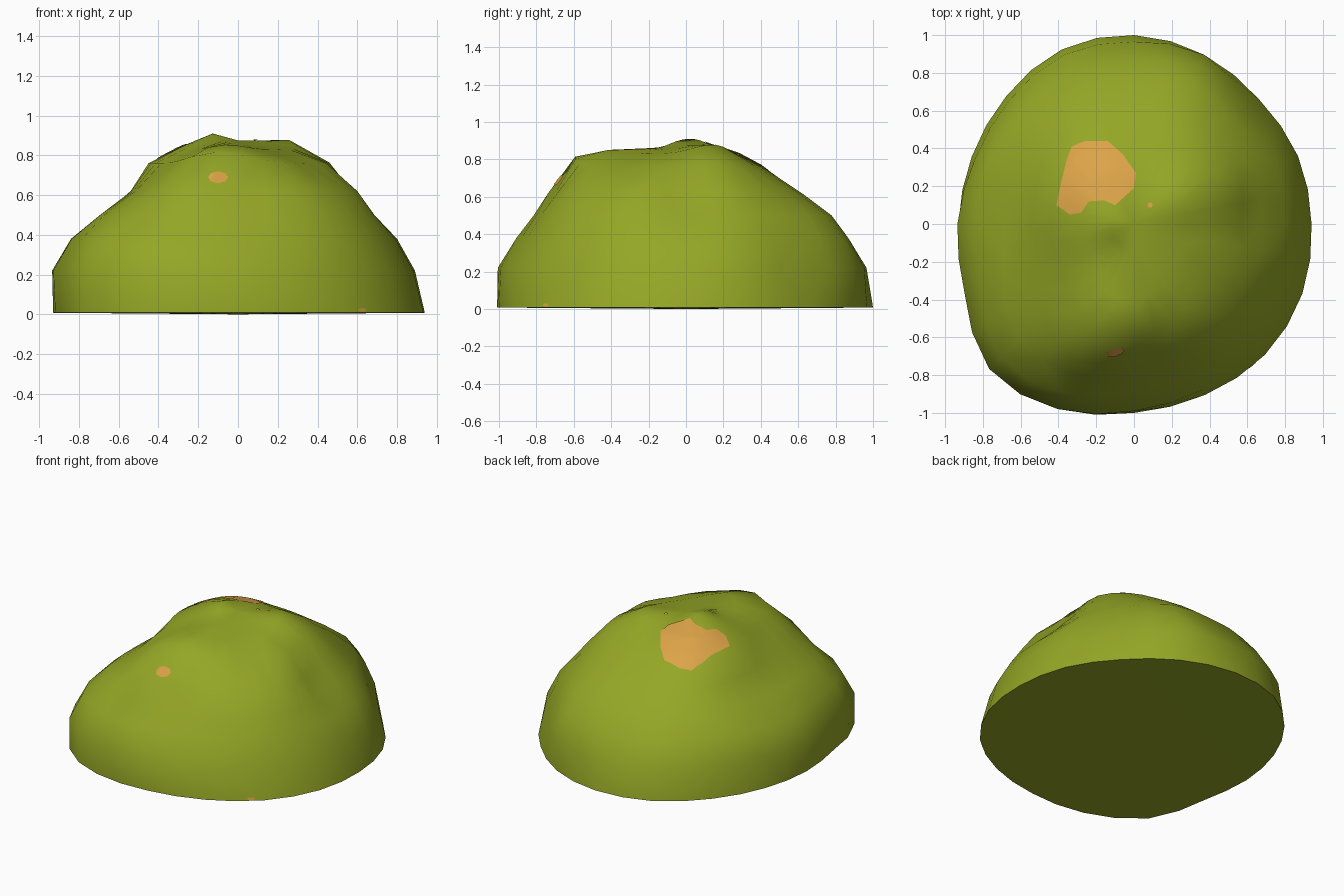
import bpy, bmesh, math
from mathutils import Vector
from mathutils.bvhtree import BVHTree

if "Cube" in bpy.data.objects:
    bpy.data.objects.remove(bpy.data.objects["Cube"])


def material(name, rgb):
    m = bpy.data.materials.new(name)
    m.diffuse_color = (*rgb, 1)
    m.use_nodes = True
    m.node_tree.nodes["Principled BSDF"].inputs["Base Color"].default_value = m.diffuse_color
    return m


def make_object(name, bm, mat):
    bmesh.ops.recalc_face_normals(bm, faces=bm.faces)
    me = bpy.data.meshes.new(name)
    bm.to_mesh(me)
    me.materials.append(mat)
    ob = bpy.data.objects.new(name, me)
    bpy.context.collection.objects.link(ob)
    bpy.ops.object.select_all(action='DESELECT')
    ob.select_set(True)
    bpy.context.view_layer.objects.active = ob
    bpy.ops.object.shade_smooth_by_angle(angle=math.radians(62))
    return ob


green = material("moss green", (0.30, 0.385, 0.019))
orange = material("warm orange", (0.71, 0.367, 0.064))

# Mound: outline radii at 16 directions, one row per height
RINGS = {
    0.008: [.94, .94, .935, .97, 1.0, 1.0, .957, .93, .93, .96, 1.085, 1.06, 1.0, .98, .98, .965],
    0.22: [.89, .90, .89, .97, .965, .97, .93, .91, .935, .97, 1.085, 1.06, .99, .95, .93, .91],
    0.38: [.80, .82, .82, .90, .86, .87, .85, .84, .84, .88, 1.0, .97, .88, .86, .85, .82],
    0.50: [.67, .72, .75, .81, .77, .77, .74, .69, .68, .75, .86, .86, .80, .79, .78, .74],
    0.62: [.56, .62, .63, .65, .61, .62, .61, .56, .54, .57, .68, .79, .70, .71, .69, .65],
    0.76: [.45, .49, .47, .43, .41, .44, .47, .46, .45, .45, .49, .60, .59, .56, .48, .48],
    0.83: [.27, .28, .28, .26, .27, .30, .32, .31, .27, .26, .28, .38, .42, .32, .27, .27],
}
# Raised lumps: x, y, height, spread
LUMPS = [(-.1, -.6, .055, .04), (.23, .13, .05, .02), (-.12, .02, .06, .02)]


def doubled(r):
    """Insert a rounded in-between value after every radius."""
    n, out = len(r), []
    for i in range(n):
        a, b, c, d = r[i - 1], r[i], r[(i + 1) % n], r[(i + 2) % n]
        out += [b, (9 * (b + c) - a - d) / 16]
    return out


bm = bmesh.new()
rows = []
for z, radii in [*RINGS.items(), (0.85, [.13] * 16)]:
    row = []
    radii = doubled(radii)
    for i, r in enumerate(radii):
        a = math.tau * i / len(radii)
        x, y = r * math.cos(a), r * math.sin(a)
        lift = sum(h * math.exp(-((x - lx) ** 2 + (y - ly) ** 2) / s) for lx, ly, h, s in LUMPS)
        row.append(bm.verts.new((x, y, z + (lift if z > .7 else 0))))
    rows.append(row)
n = len(rows[0])
for lo, hi in zip(rows, rows[1:]):
    for i in range(n):
        j = (i + 1) % n
        bm.faces.new((lo[i], lo[j], hi[j], hi[i]))
peak = bm.verts.new((0, 0, .875))
under = bm.verts.new((0, 0, 0))
for i in range(n):
    j = (i + 1) % n
    bm.faces.new((rows[-1][i], rows[-1][j], peak))
    bm.faces.new((rows[0][j], rows[0][i], under))
bmesh.ops.triangulate(bm, faces=bm.faces)
tree = BVHTree.FromBMesh(bm)
make_object("mound", bm, green)
bm.free()


# Patches: thin plates laid onto the mound along a direction
def patch(name, outline, to_ray, direction, steps=6):
    d = Vector(direction)
    fine = []
    for p, q in zip(outline, outline[1:] + outline[:1]):
        p, q = Vector(p), Vector(q)
        fine += [p, p.lerp(q, .5)]
    c = sum(fine, Vector((0, 0))) / len(fine)
    b = bmesh.new()

    def drop(p):
        hit, normal, _, _ = tree.ray_cast(Vector(to_ray(p)), d)
        return b.verts.new(hit - d * .006)

    loops = [[drop(c.lerp(p, k / steps)) for p in fine] for k in range(1, steps + 1)]
    mid = drop(c)
    m = len(fine)
    for i in range(m):
        j = (i + 1) % m
        b.faces.new((mid, loops[0][i], loops[0][j]))
        for lo, hi in zip(loops, loops[1:]):
            b.faces.new((lo[i], hi[i], hi[j], lo[j]))
    make_object(name, b, orange)
    b.free()


def oval(cx, cy, rx, ry):
    return [(cx + rx * math.cos(k * math.tau / 8), cy + ry * math.sin(k * math.tau / 8)) for k in range(8)]


def from_top(p):
    return (p[0], p[1], 3)


def from_front(p):
    return (p[0], -3, p[1])


def from_right(p):
    return (3, p[0], p[1])


patch("top_patch", [(-.41, .1), (-.34, .05), (-.28, .06), (-.24, .12), (-.16, .125), (-.1, .1),
                    (0, .19), (.01, .27), (-.06, .37), (-.14, .44), (-.26, .44), (-.33, .41),
                    (-.36, .33), (-.39, .2)], from_top, (0, 0, -1))
patch("top_spot", oval(.085, .1, .014, .014), from_top, (0, 0, -1), 2)
patch("front_patch", oval(-.1, .69, .05, .03), from_front, (0, 1, 0), 3)
patch("base_spot", oval(-.75, .022, .016, .009), from_right, (-1, 0, 0), 2)
